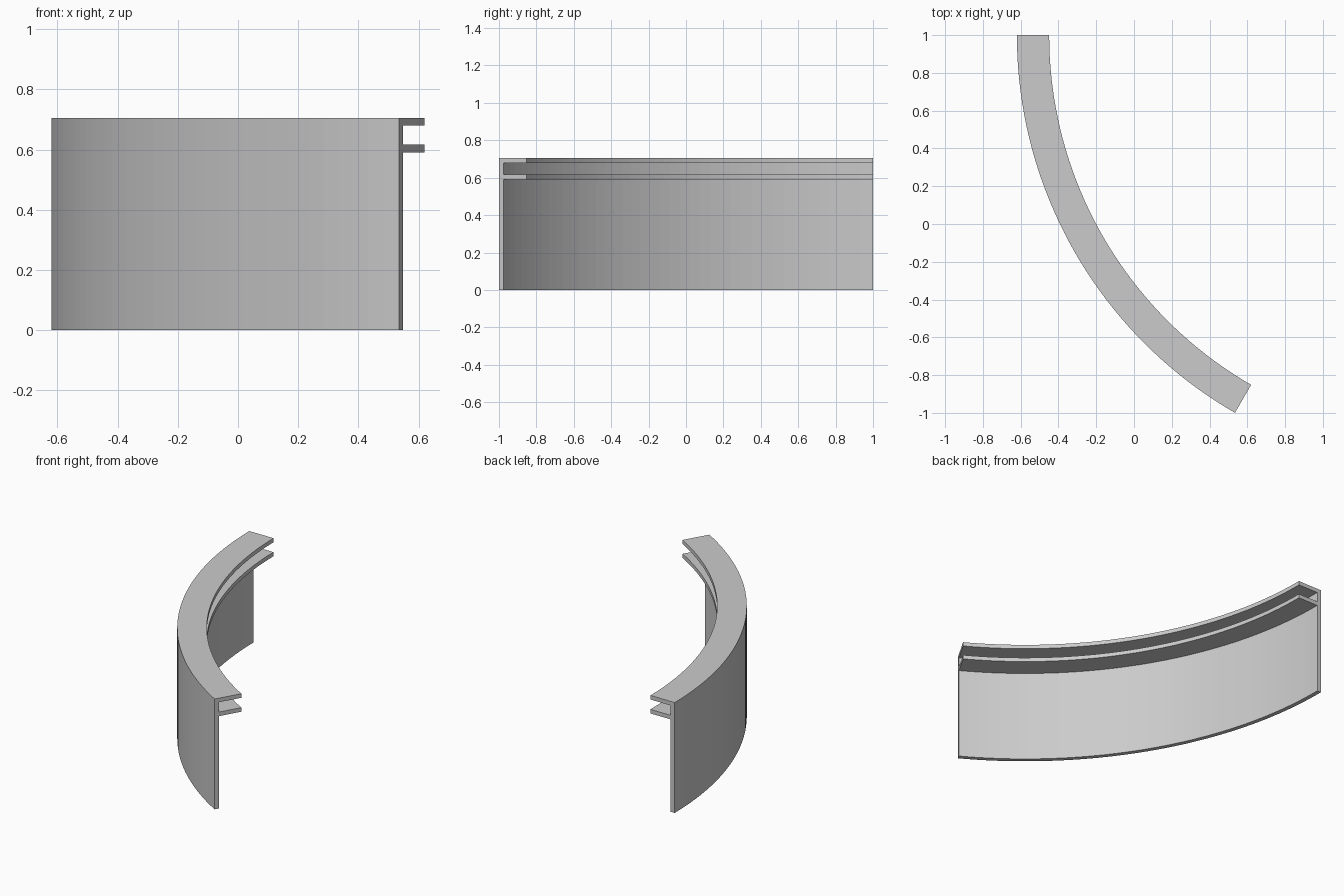
import bpy, bmesh
from math import sin, cos, radians

if "Cube" in bpy.data.objects:
    bpy.data.objects.remove(bpy.data.objects["Cube"])

OUTER, INNER, WALL = 2.309, 2.138, 0.028   # radii and wall thickness
CX, CY = 1.689, 1.0                        # centre of the arc
SWEEP, STEPS = radians(60), 40
TOP, SHEET = 0.705, 0.026                  # height and flange thickness
LOWER = 0.59                               # underside of lower flange

grey = bpy.data.materials.new("plain grey")
grey.use_nodes = True
colour = (0.6, 0.6, 0.6, 1)
grey.diffuse_color = colour
grey.node_tree.nodes["Principled BSDF"].inputs["Base Color"].default_value = colour

# F-shaped cross-section: tall outer wall with two inward flanges
face = OUTER - WALL
profile = [(OUTER, 0), (OUTER, TOP), (INNER, TOP), (INNER, TOP - SHEET),
           (face, TOP - SHEET), (face, LOWER + SHEET), (INNER, LOWER + SHEET),
           (INNER, LOWER), (face, LOWER), (face, 0)]

# Sweep the section along the arc
bm = bmesh.new()
rings = []
for i in range(STEPS + 1):
    a = SWEEP * i / STEPS
    rings.append([bm.verts.new((CX - r * cos(a), CY - r * sin(a), z)) for r, z in profile])
n = len(profile)
for a, b in zip(rings, rings[1:]):
    for j in range(n):
        k = (j + 1) % n
        bm.faces.new((a[j], a[k], b[k], b[j]))

# Close both ends
bm.faces.new(rings[0])
bm.faces.new(rings[-1][::-1])
bmesh.ops.recalc_face_normals(bm, faces=bm.faces)

mesh = bpy.data.meshes.new("curved_channel_wall")
bm.to_mesh(mesh)
bm.free()
mesh.materials.append(grey)
wall = bpy.data.objects.new("curved_channel_wall", mesh)
bpy.context.collection.objects.link(wall)
